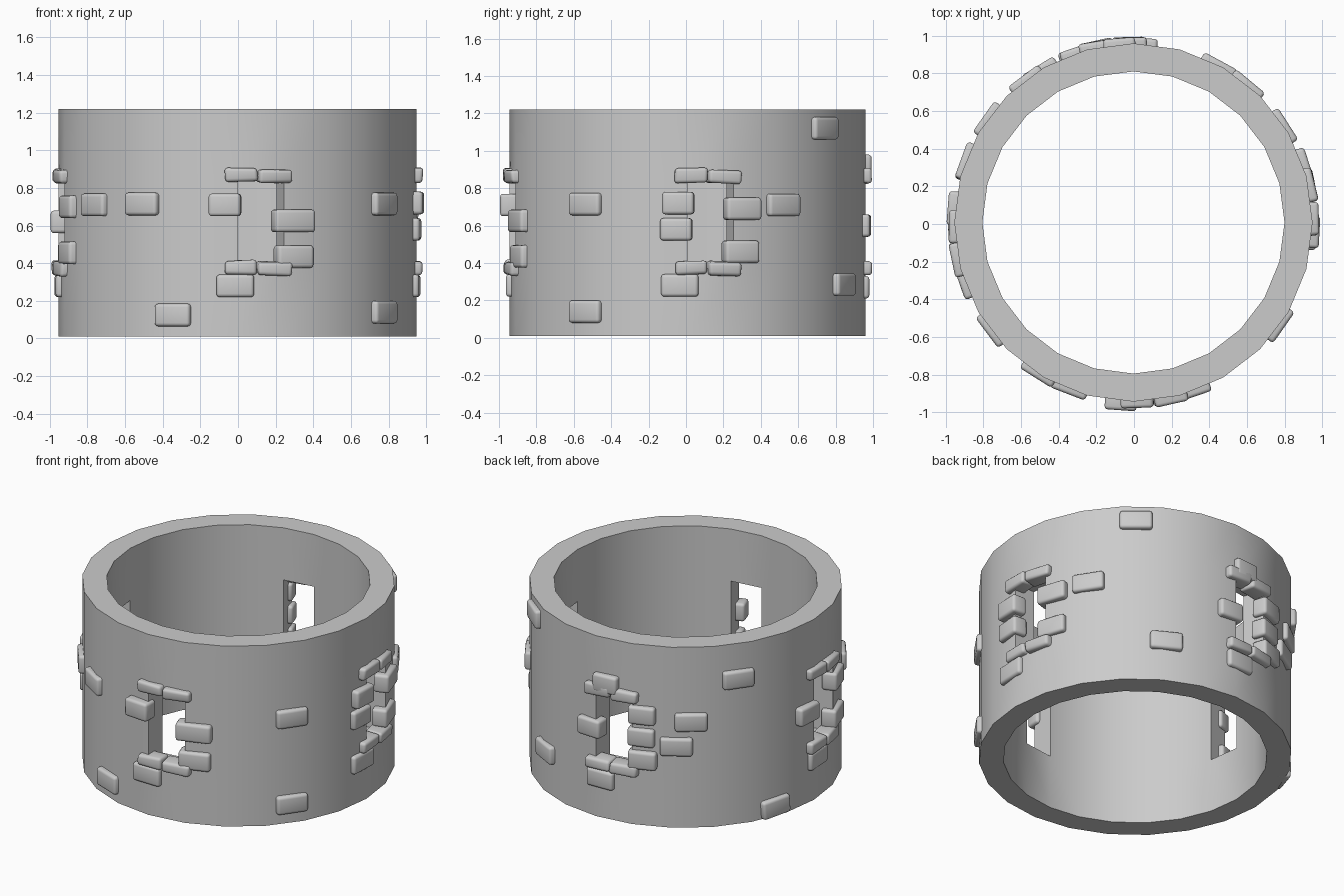
import bpy, bmesh, random
from math import sin, cos, radians
from mathutils import Matrix, Vector

random.seed(4)
cube = bpy.data.objects.get("Cube")
if cube:
    bpy.data.objects.remove(cube, do_unlink=True)

CENTRE = Vector((-0.003, 0.008, 0))
SEGMENTS = 24
OUTER, INNER = 0.952, 0.803
LEVELS = [0.01, 0.37, 0.87, 1.22]

stone = bpy.data.materials.new("grey_stone")
stone.use_nodes = True
stone.diffuse_color = (0.6, 0.6, 0.6, 1)
stone.node_tree.nodes["Principled BSDF"].inputs["Base Color"].default_value = (0.6, 0.6, 0.6, 1)


def finish(bm, name, angle):
    """Turn a bmesh into a smooth-shaded stone object."""
    bmesh.ops.recalc_face_normals(bm, faces=bm.faces[:])
    mesh = bpy.data.meshes.new(name)
    bm.to_mesh(mesh)
    bm.free()
    mesh.materials.append(stone)
    obj = bpy.data.objects.new(name, mesh)
    bpy.context.collection.objects.link(obj)
    bpy.ops.object.select_all(action="DESELECT")
    obj.select_set(True)
    bpy.context.view_layer.objects.active = obj
    bpy.ops.object.shade_smooth_by_angle(angle=radians(angle))
    return obj


# Ring wall with one open panel per quarter turn
def build_wall():
    bm = bmesh.new()

    def ring(radius, z):
        step = radians(360 / SEGMENTS)
        return [bm.verts.new(CENTRE + Vector((radius * cos(i * step), radius * sin(i * step), z)))
                for i in range(SEGMENTS)]

    outer = [ring(OUTER, z) for z in LEVELS]
    inner = [ring(INNER, z) for z in LEVELS]
    for i in range(SEGMENTS):
        j = (i + 1) % SEGMENTS
        for k in range(3):
            if k == 1 and i % 6 == 0:
                # window reveal: sill, head and two jambs
                for a, b, m, n in ((i, j, 1, 1), (i, j, 2, 2), (i, i, 1, 2), (j, j, 1, 2)):
                    bm.faces.new((outer[m][a], outer[n][b], inner[n][b], inner[m][a]))
            else:
                for side in (outer, inner):
                    bm.faces.new((side[k][i], side[k][j], side[k + 1][j], side[k + 1][i]))
        for k in (0, 3):
            bm.faces.new((outer[k][i], outer[k][j], inner[k][j], inner[k][i]))
    finish(bm, "tower_wall", 30)


# Rounded stone block set into the wall at a compass angle
def block(name, azimuth, z, width=0.2, height=0.12, face=0.978, depth=0.1, roll=0.0, jitter=0.0):
    bm = bmesh.new()
    bmesh.ops.create_cube(bm, size=1)
    bmesh.ops.scale(bm, vec=(depth, width, height), verts=bm.verts[:])
    for v in bm.verts:
        v.co += Vector([random.uniform(-jitter, jitter) for _ in range(3)])
    bmesh.ops.bevel(bm, geom=bm.edges[:], offset=0.018, segments=3, profile=0.5, affect="EDGES")
    place = (Matrix.Translation(CENTRE + Vector((0, 0, z)))
             @ Matrix.Rotation(radians(azimuth), 4, "Z")
             @ Matrix.Translation((face - depth / 2, 0, 0))
             @ Matrix.Rotation(radians(roll), 4, "X"))
    bm.transform(place)
    finish(bm, name, 60)


build_wall()

# Lintel and sill stones, the same around every window
for side, start in (("left", 0), ("back", 90), ("right", 180), ("front", 270)):
    for part, z in (("lintel", 0.865), ("sill", 0.373)):
        block(f"{side}_{part}_a", start + 1.2, z + 0.003, 0.175, 0.075, 0.983, 0.11, 1, 0.006)
        block(f"{side}_{part}_b", start + 12, z - 0.003, 0.18, 0.075, 0.983, 0.11, -1, 0.006)

# Stones beside, above and below each window: azimuth, height, width, face radius
window_stones = {
    "front": [(266, 0.71, 0.17, 1.0), (288.5, 0.625, 0.225, 0.98),
              (288.8, 0.435, 0.2, 0.975), (269.3, 0.28, 0.2, 0.97)],
    "left": [(357, 0.72, 0.17, 0.99), (356.3, 0.58, 0.17, 0.975), (18.2, 0.69, 0.195, 0.985),
             (17.8, 0.46, 0.19, 0.975), (357.5, 0.28, 0.2, 0.97)],
    "back": [(87.4, 0.6, 0.17, 0.98), (108.8, 0.75, 0.17, 0.98), (108.5, 0.6, 0.17, 0.975),
             (109, 0.45, 0.18, 0.98), (92, 0.27, 0.19, 0.97), (94.5, 0.92, 0.17, 0.982)],
    "right": [(175.5, 0.62, 0.18, 0.99), (199.5, 0.7, 0.18, 0.98),
              (199, 0.455, 0.19, 0.98), (182.5, 0.28, 0.19, 0.97)],
}
for side, stones in window_stones.items():
    for n, (azimuth, z, width, face) in enumerate(stones, 1):
        block(f"{side}_window_stone_{n}", azimuth, z, width, 0.12, face)

# Stones scattered over the rest of the wall: azimuth, height, roll
scattered = [(32.6, 0.71, 0), (50.3, 1.12, 0), (61.5, 0.285, 0), (121.6, 0.555, 0),
             (127, 0.72, 0), (144.7, 0.985, 0), (160, 0.075, 4), (217, 0.71, 0),
             (237.8, 0.715, 0), (248.9, 0.125, 0), (325, 0.715, 0), (325, 0.14, 0)]
for n, (azimuth, z, roll) in enumerate(scattered, 1):
    block(f"wall_stone_{n}", azimuth, z, 0.2, 0.12, 0.976, 0.1, roll)
